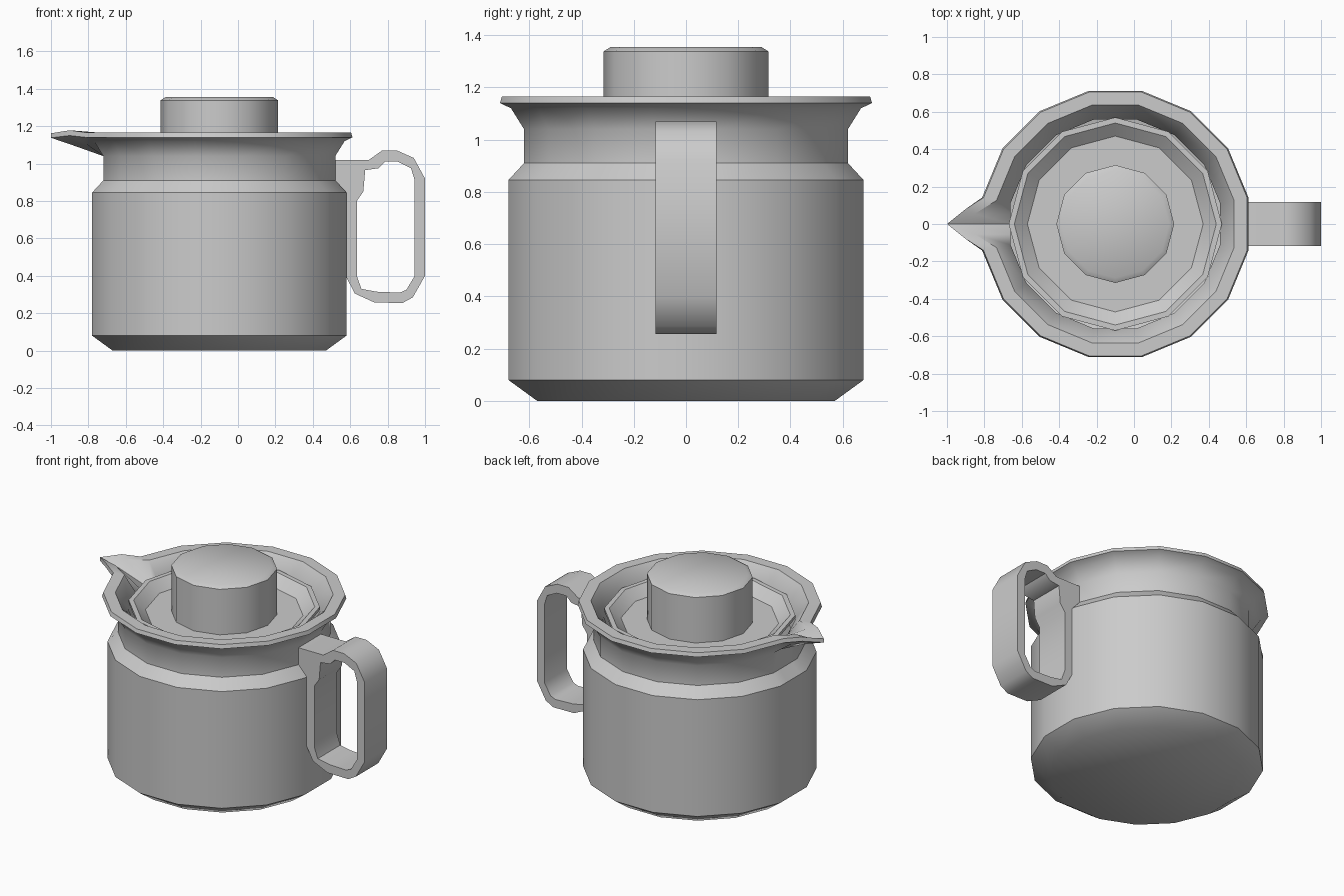
import bpy, bmesh
from math import cos, sin, tan, pi, radians

if "Cube" in bpy.data.objects:
    bpy.data.objects.remove(bpy.data.objects["Cube"])

CX = -0.1      # axis of the pot
SIDES = 16


def finish(name, bm, angle=38):
    bmesh.ops.recalc_face_normals(bm, faces=bm.faces[:])
    me = bpy.data.meshes.new(name)
    bm.to_mesh(me)
    bm.free()
    ob = bpy.data.objects.new(name, me)
    bpy.context.collection.objects.link(ob)
    bpy.ops.object.select_all(action='DESELECT')
    ob.select_set(True)
    bpy.context.view_layer.objects.active = ob
    bpy.ops.object.shade_smooth_by_angle(angle=radians(angle))
    return ob


def skin(bm, loops, closed=False):
    """Join successive vertex loops with quads; cap the ends if open."""
    rings = [[bm.verts.new(p) for p in loop] for loop in loops]
    n = len(rings[0])
    pairs = list(zip(rings, rings[1:])) + ([(rings[-1], rings[0])] if closed else [])
    for a, b in pairs:
        for i in range(n):
            j = (i + 1) % n
            bm.faces.new((a[i], a[j], b[j], b[i]))
    if not closed:
        bm.faces.new(rings[0])
        bm.faces.new(rings[-1])


def lathe(name, profile, sides):
    bm = bmesh.new()
    skin(bm, [[(CX + r * cos(2 * pi * k / sides), r * sin(2 * pi * k / sides), z)
               for k in range(sides)] for r, z in profile])
    return finish(name, bm)


def pot_ring(a, z, spout=None):
    """16-sided ring of apothem a; three extra points at -x shape the spout."""
    r = a / cos(pi / SIDES)
    pts = [(CX + r * cos((k + .5) * 2 * pi / SIDES), r * sin((k + .5) * 2 * pi / SIDES), z)
           for k in range(SIDES)]
    mx, my, mz, tx, tz = spout or (CX - a, a * tan(pi / SIDES) / 2, z, CX - a, z)
    h = SIDES // 2
    return pts[:h] + [(mx, my, mz), (tx, 0, tz), (mx, -my, mz)] + pts[h:]


# Pot: outside wall, flared rim with spout, then inside wall
pot = [
    (0.57, 0), (0.68, 0.08), (0.68, 0.845), (0.62, 0.91), (0.62, 1.04),
    (0.67, 1.12, (-0.82, 0.07, 1.11, -0.86, 1.09)),
    (0.712, 1.14, (-0.90, 0.08, 1.15, -1.0, 1.138)),
    (0.705, 1.165, (-0.90, 0.08, 1.178, -1.0, 1.162)),
    (0.635, 1.165, (-0.85, 0.055, 1.17, -0.90, 1.14)),
    (0.56, 1.06), (0.56, 0.91), (0.64, 0.84), (0.64, 0.08), (0.55, 0.04),
]
bm = bmesh.new()
skin(bm, [pot_ring(*p) for p in pot])
finish("pot", bm)

# Dished lid and its knob
lathe("lid", [(0.45, 1.0), (0.57, 1.08), (0.57, 1.10), (0.54, 1.10), (0.47, 1.04)], 12)
lathe("lid_knob", [(0.315, 1.03), (0.315, 1.338), (0.288, 1.355)], 12)

# Handle: outer and inner outline in the xz plane, given width in y
outer = [(0.515, 1.02), (0.70, 1.02), (0.77, 1.07), (0.85, 1.07), (0.94, 1.03),
         (1.0, 0.92), (1.0, 0.40), (0.935, 0.285), (0.88, 0.255), (0.73, 0.257),
         (0.625, 0.305), (0.575, 0.40), (0.575, 0.84), (0.515, 0.91)]
inner = [(0.68, 0.965), (0.75, 0.975), (0.785, 1.01), (0.855, 1.01), (0.925, 0.975),
         (0.945, 0.91), (0.945, 0.40), (0.90, 0.325), (0.865, 0.31), (0.74, 0.315),
         (0.66, 0.33), (0.635, 0.40), (0.635, 0.80), (0.67, 0.85)]
W = 0.117
bm = bmesh.new()
skin(bm, [[(x, y, z) for x, z in line]
          for line, y in ((outer, -W), (outer, W), (inner, W), (inner, -W))], closed=True)
finish("handle", bm)
